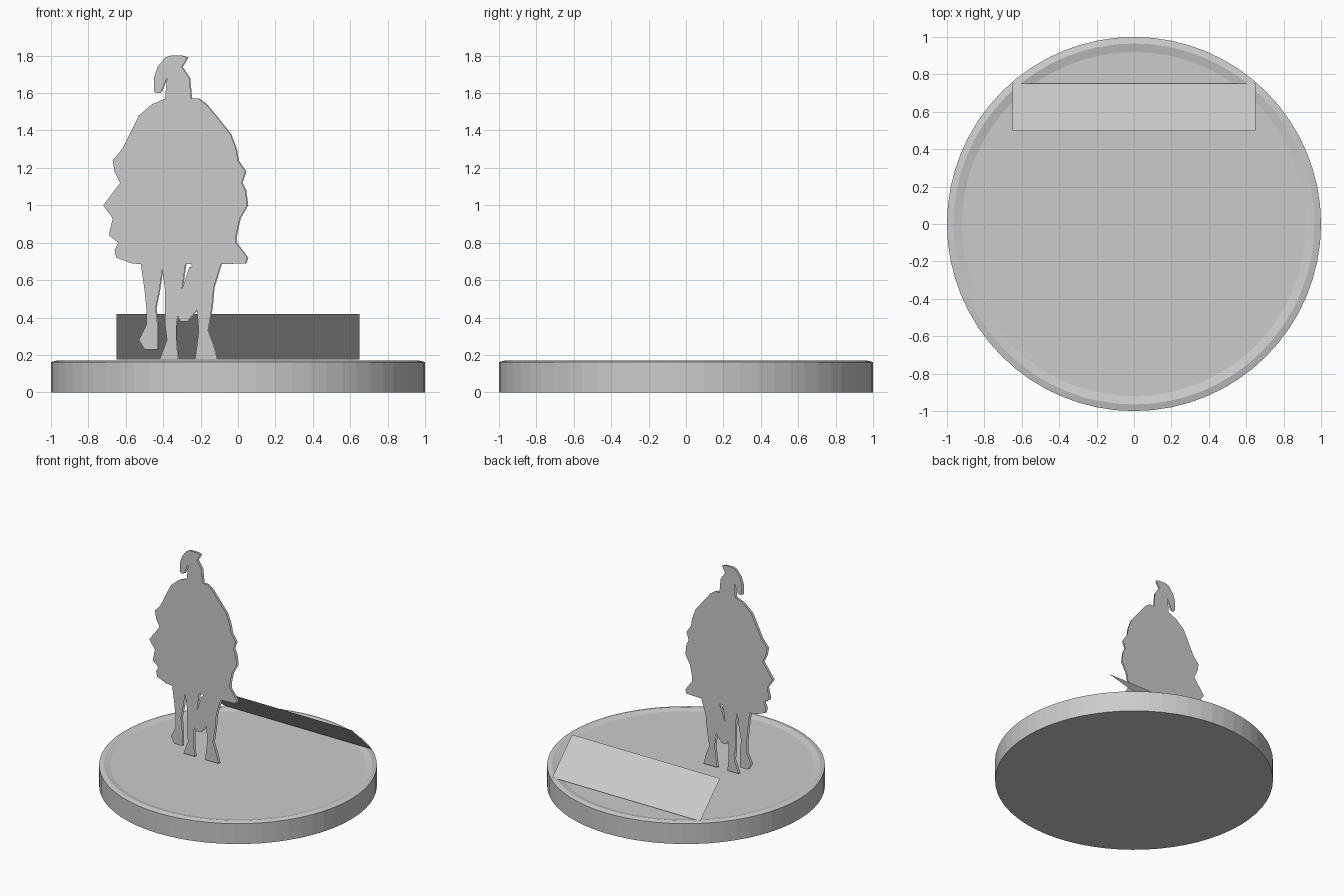
import bpy
import bmesh
import math
from mathutils import Vector

cube = bpy.data.objects.get("Cube")
if cube:
    bpy.data.objects.remove(cube, do_unlink=True)

# One plain grey for the whole model
grey = bpy.data.materials.new("plain_grey")
grey.use_nodes = True
tone = (0.6, 0.6, 0.6, 1.0)
grey.diffuse_color = tone
grey.node_tree.nodes["Principled BSDF"].inputs["Base Color"].default_value = tone


def finish(bm, name):
    """Turn a bmesh into a named grey object."""
    mesh = bpy.data.meshes.new(name)
    bm.to_mesh(mesh)
    bm.free()
    mesh.materials.append(grey)
    obj = bpy.data.objects.new(name, mesh)
    bpy.context.collection.objects.link(obj)
    return obj


def add_sheet(bm, points, facing):
    """Add one flat face and turn it to the wanted side."""
    face = bm.faces.new([bm.verts.new(p) for p in points])
    face.normal_update()
    if face.normal.dot(Vector(facing)) < 0:
        face.normal_flip()


def cutout(name, parts, place, facing):
    """Flat silhouette: every part is a stack of (height, left, right) rows."""
    bm = bmesh.new()
    for rows in parts:
        outline = [(left, z) for z, left, right in rows]
        outline += [(right, z) for z, left, right in reversed(rows)]
        add_sheet(bm, [place(x, z) for x, z in outline], facing)
    bmesh.ops.triangulate(bm, faces=bm.faces[:])
    return finish(bm, name)


# Round base with a low raised rim, turned from a profile
FLOOR = 0.16
profile = [(0, 0), (1, 0), (1, 0.162), (0.965, 0.171), (0.92, FLOOR), (0, FLOOR)]
bm = bmesh.new()
verts = [bm.verts.new((r, 0, z)) for r, z in profile]
edges = [bm.edges.new(pair) for pair in zip(verts, verts[1:])]
bmesh.ops.spin(bm, geom=verts + edges, cent=(0, 0, 0), axis=(0, 0, 1),
               angle=math.tau, steps=64, use_duplicate=False)
bmesh.ops.remove_doubles(bm, verts=bm.verts[:], dist=0.0001)
bmesh.ops.recalc_face_normals(bm, faces=bm.faces[:])
finish(bm, "round_base")

# Leaning name plate, its upper edge tipped towards the front
bm = bmesh.new()
half = 0.65
add_sheet(bm, [(-half, 0.5, 0.42), (half, 0.5, 0.42),
               (half, 0.75, 0.175), (-half, 0.75, 0.175)], (0, 1, 1))
finish(bm, "leaning_plate")

# Silhouette of the cloaked rider
cloak = [
    (1.57, -.39, -.21), (1.54, -.46, -.17), (1.48, -.53, -.12),
    (1.38, -.58, -.04), (1.3, -.62, -.01), (1.24, -.67, 0),
    (1.18, -.66, .04), (1.12, -.63, .02), (1.08, -.66, .04),
    (1, -.72, .05), (.93, -.67, .01), (.84, -.69, -.01),
    (.8, -.64, -.01), (.76, -.66, .02), (.72, -.65, .05),
    (.69, -.57, .04), (.685, -.52, -.1),
]
head = [
    (1.8, -.36, -.3), (1.79, -.39, -.27), (1.74, -.4, -.3),
    (1.68, -.38, -.26), (1.57, -.39, -.25),
]
plume = [
    (1.79, -.39, -.3), (1.74, -.43, -.35), (1.68, -.45, -.38),
    (1.61, -.45, -.41), (1.6, -.44, -.42),
]

# Silhouette of the mount's legs and tail
raised_leg = [
    (.69, -.52, -.4), (.55, -.5, -.42), (.45, -.49, -.44),
    (.36, -.49, -.43), (.28, -.53, -.43), (.23, -.5, -.43),
]
middle_leg = [
    (.69, -.41, -.28), (.55, -.39, -.3), (.36, -.39, -.33),
    (.28, -.38, -.33), (.175, -.42, -.32),
]
outer_leg = [
    (.69, -.25, -.09), (.56, -.23, -.13), (.45, -.22, -.14),
    (.33, -.21, -.16), (.25, -.22, -.13), (.175, -.23, -.11),
]
tail = [
    (.67, -.26, -.22), (.52, -.31, -.22), (.44, -.34, -.22), (.38, -.31, -.27),
]
rider = [cloak, head, plume, raised_leg, middle_leg, outer_leg, tail]

# Two thin upright sheets, back to back
cutout("rider_front_sheet", rider,
       lambda x, z: (x, -0.085, z), (0, -1, 0))
cutout("rider_back_sheet", rider,
       lambda x, z: (x + 0.005, -0.07, z), (0, 1, 0))

# Shrunken copy lying flat on the base as a shadow
cutout("flat_shadow", rider,
       lambda x, z: (0.19 + (x + 0.72) * 0.636, 0.48 - (z - 0.175) * 0.51,
                     FLOOR + 0.004), (0, 0, 1))
